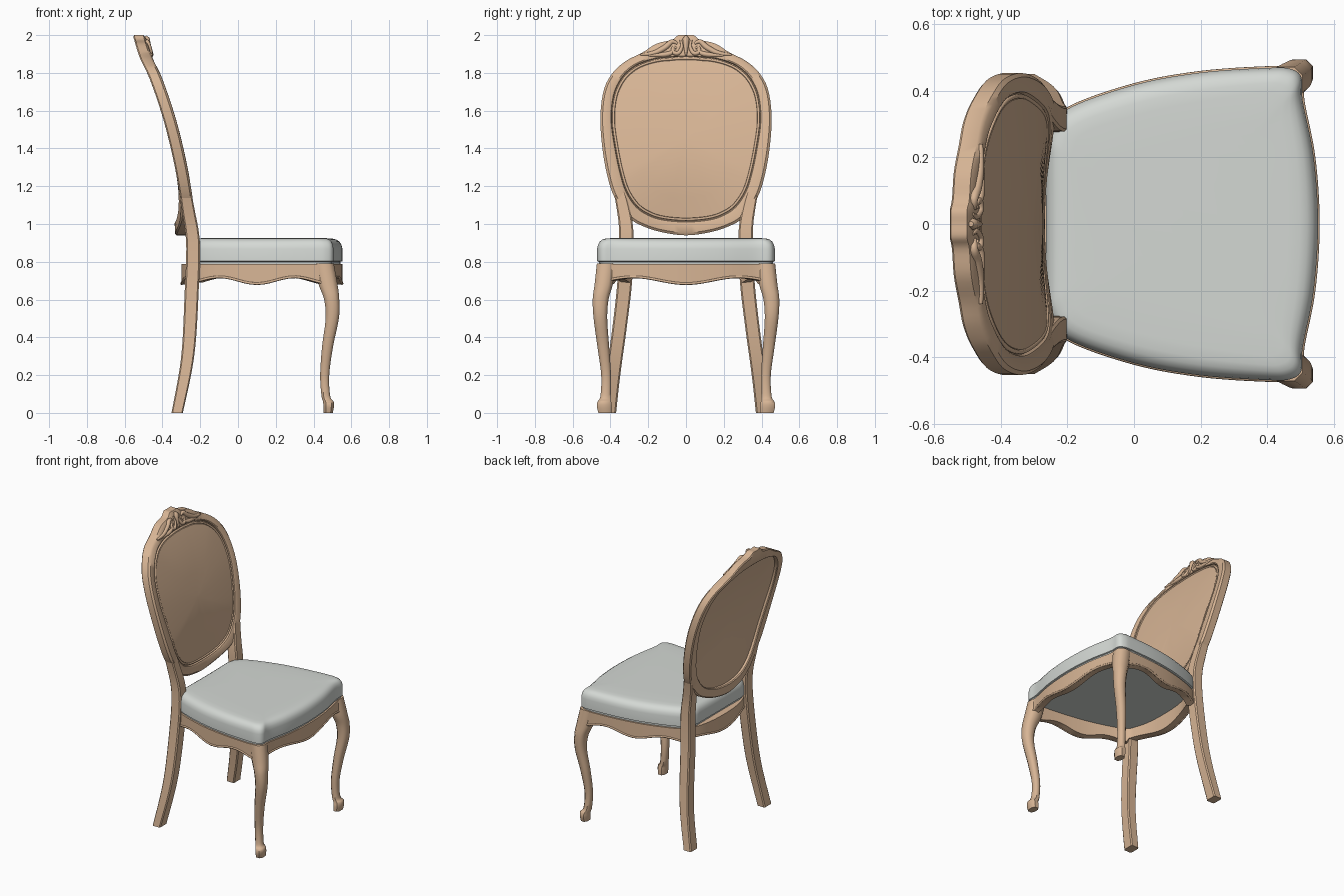
import bpy, bmesh, math
from mathutils import Vector

if "Cube" in bpy.data.objects:
    bpy.data.objects.remove(bpy.data.objects["Cube"], do_unlink=True)


def make_material(name, colour):
    mat = bpy.data.materials.new(name)
    mat.use_nodes = True
    mat.diffuse_color = colour
    mat.node_tree.nodes["Principled BSDF"].inputs["Base Color"].default_value = colour
    return mat


WOOD = make_material("light wood", (0.68, 0.46, 0.30, 1))
FABRIC = make_material("pale grey fabric", (0.66, 0.69, 0.66, 1))


# ---------- helpers ----------
def catmull(a, b, c, d, t):
    return 0.5 * (2 * b + (c - a) * t + (2 * a - 5 * b + 4 * c - d) * t * t
                  + (3 * b - a - 3 * c + d) * t ** 3)


def open_spline(points, steps=6):
    p = [Vector(q) for q in points]
    p = [p[0]] + p + [p[-1]]
    out = [catmull(*p[i:i + 4], s / steps) for i in range(len(p) - 3) for s in range(steps)]
    return out + [p[-1]]


def closed_spline(half, steps=4):
    """Mirror a half outline in its second coordinate and smooth it."""
    p = [Vector(q) for q in half]
    p += [Vector((q[0], -q[1])) for q in reversed(half[1:-1])]
    n = len(p)
    return [catmull(p[i - 1], p[i], p[(i + 1) % n], p[(i + 2) % n], s / steps)
            for i in range(n) for s in range(steps)]


def finish(obj, mat, angle=35):
    obj.data.materials.append(mat)
    bpy.ops.object.select_all(action='DESELECT')
    obj.select_set(True)
    bpy.context.view_layer.objects.active = obj
    bpy.ops.object.shade_smooth_by_angle(angle=math.radians(angle))
    return obj


def loft(name, rings, mat, wrap=False, angle=35):
    """Skin a list of equal rings, with end caps or wrapped round."""
    bm = bmesh.new()
    rows = [[bm.verts.new(v) for v in ring] for ring in rings]
    pairs = list(zip(rows, rows[1:])) + ([(rows[-1], rows[0])] if wrap else [])
    for a, b in pairs:
        for i in range(len(a)):
            j = (i + 1) % len(a)
            bm.faces.new((a[i], a[j], b[j], b[i]))
    if not wrap:
        bm.faces.new(rows[0])
        bm.faces.new(rows[-1])
    bmesh.ops.recalc_face_normals(bm, faces=bm.faces)
    mesh = bpy.data.meshes.new(name)
    bm.to_mesh(mesh)
    bm.free()
    obj = bpy.data.objects.new(name, mesh)
    bpy.context.collection.objects.link(obj)
    return finish(obj, mat, angle)


def tube(name, points, radii, mat, cyclic=False):
    """Round moulding along a path; radii is one number or one per point."""
    curve = bpy.data.curves.new(name, 'CURVE')
    curve.dimensions = '3D'
    curve.bevel_depth = 1
    curve.bevel_resolution = 2
    curve.use_fill_caps = True
    spline = curve.splines.new('POLY')
    spline.points.add(len(points) - 1)
    spline.use_cyclic_u = cyclic
    for i, (point, v) in enumerate(zip(spline.points, points)):
        point.co = (*v, 1)
        point.radius = radii[i] if isinstance(radii, list) else radii
    obj = bpy.data.objects.new(name, curve)
    bpy.context.collection.objects.link(obj)
    bpy.ops.object.select_all(action='DESELECT')
    obj.select_set(True)
    bpy.context.view_layer.objects.active = obj
    bpy.ops.object.convert(target='MESH')
    return finish(bpy.context.object, mat, 60)


def chamfered(x, y, z, hx, hy, cut):
    """Rectangle with cut corners at height z."""
    corners = [(1, cut), (cut, 1), (-cut, 1), (-1, cut),
               (-1, -cut), (-cut, -1), (cut, -1), (1, -cut)]
    return [(x + a * hx, y + b * hy, z) for a, b in corners]


# ---------- leaning centre line of the back ----------
LEAN = open_spline([(0, -.322), (.3, -.266), (.65, -.245), (.9, -.238), (1.08, -.264),
                    (1.31, -.303), (1.55, -.361), (1.77, -.435), (1.88, -.487), (2, -.524)])


def lean(z):
    for a, b in zip(LEAN, LEAN[1:]):
        if z <= b[0]:
            return a[1] + (b[1] - a[1]) * (z - a[0]) / (b[0] - a[0])
    return LEAN[-1][1]


def on_back(z, y, depth):
    """Point on the back, bowed rearwards at the bottom middle."""
    fade = max(0, min(1, (1.3 - z) / .33))
    bow = .058 * fade * max(0, 1 - (y / .36) ** 2)
    return (lean(z) - bow + depth, y, z)


# ---------- oval backrest: frame and panel ----------
outer = closed_spline([(.94, 0), (.955, .12), (.985, .22), (1.035, .305), (1.14, .378),
                       (1.26, .418), (1.42, .445), (1.58, .453), (1.72, .432), (1.81, .38),
                       (1.868, .31), (1.905, .235), (1.955, .155), (1.975, .075), (2, .04), (2, 0)])
inner = closed_spline([(1.01, 0), (1.02, .12), (1.045, .2), (1.09, .265), (1.17, .318),
                       (1.27, .35), (1.40, .377), (1.55, .397), (1.68, .385), (1.77, .345),
                       (1.83, .285), (1.862, .22), (1.88, .15), (1.886, .09), (1.89, .04), (1.89, 0)])
MIDDLE = Vector((1.45, 0))


def back_ring(amount, depth):
    """amount 0..1 shrinks the inner oval; 1..2 blends it out to the rim."""
    if amount <= 1:
        flat = [MIDDLE + (p - MIDDLE) * amount for p in inner]
    else:
        flat = [a.lerp(b, amount - 1) for a, b in zip(inner, outer)]
    return [on_back(p[0], p[1], depth) for p in flat]


section = [(.02, .026), (.35, .026), (.7, .026), (.95, .024), (.955, .018), (.99, .018),
           (1, .029), (1.15, .034), (1.8, .033), (2, .022), (2, -.026), (1.88, -.033),
           (1.08, -.033), (1, -.027), (1, -.01), (.7, -.01), (.35, -.01), (.02, -.01)]
loft("backrest", [back_ring(a, d) for a, d in section], WOOD)
tube("panel_bead", back_ring(.968, .021), .007, WOOD, True)

# ---------- carved crest ----------
carvings = {
    "crest_leaf": ([(1.897, .24), (1.905, .17), (1.935, .11), (1.965, .075), (1.955, .045)], .013),
    "crest_wing": ([(1.893, .2), (1.895, .13), (1.905, .08), (1.93, .06)], .011),
    "crest_scroll": ([(1.975, .03), (1.94, .022), (1.905, .04), (1.91, .068),
                      (1.935, .066), (1.93, .048)], .010),
}
for side, sign in (("left", 1), ("right", -1)):
    for name, (path, radius) in carvings.items():
        pts = [on_back(p[0], sign * p[1], .033) for p in open_spline(path, 5)]
        last = len(pts) - 1
        radii = [radius * (.45 + .75 * math.sin(math.pi * i / last)) for i in range(last + 1)]
        tube(name + "_" + side, pts, radii, WOOD)
drop = [on_back(z, 0, .033) for z in (1.89, 1.92, 1.95, 1.98, 1.995)]
tube("crest_drop", drop, [.004, .01, .015, .018, .008], WOOD)

# ---------- legs: height, x or y centre, half widths ----------
rear_path = open_spline([(0, .41, .030, .040), (.2, .386, .033, .038), (.45, .352, .036, .038),
                         (.7, .324, .037, .039), (.95, .316, .036, .038),
                         (1.1, .336, .033, .034), (1.24, .372, .027, .026)])
front_path = open_spline([(0, .478, .428, .024, .036), (.035, .480, .432, .028, .040),
                          (.06, .478, .432, .028, .036), (.09, .465, .425, .023, .028),
                          (.2, .459, .423, .024, .026), (.35, .474, .438, .029, .031),
                          (.5, .499, .453, .035, .036), (.6, .496, .452, .040, .042),
                          (.68, .477, .436, .050, .048), (.79, .455, .422, .052, .050)])
for side, sign in (("left", 1), ("right", -1)):
    loft("rear_leg_" + side, [chamfered(lean(z), sign * y, z, hx, hy, .8)
                              for z, y, hx, hy in rear_path], WOOD)
    loft("front_leg_" + side, [chamfered(x, sign * y, z, hx, hy, .5)
                               for z, x, y, hx, hy in front_path], WOOD, angle=50)

# ---------- seat rail with scalloped lower edge ----------
plan = closed_spline([(-.30, 0), (-.292, .14), (-.262, .26), (-.205, .343), (0, .418),
                      (.2, .455), (.4, .469), (.47, .466), (.503, .44), (.507, .37),
                      (.54, .2), (.553, 0)], 6)
CENTRE = Vector((.13, 0))


def inset(p, d):
    return p + (CENTRE - p).normalized() * d


def scallop(p):
    on_side = abs(p[1]) > .33 and p[0] < .47
    wave = (p[0] - .1) / .2 if on_side else p[1] / .28
    return .697 - .018 * math.cos(math.pi * wave)


lower = [scallop(p) for p in plan]
rail = [[(*p, z) for p, z in zip(plan, lower)],
        [(*p, .787) for p in plan],
        [(*inset(p, .05), .787) for p in plan],
        [(*inset(p, .05), z) for p, z in zip(plan, lower)]]
loft("seat_rail", rail, WOOD, wrap=True)
tube("rail_bead", [(*inset(p, .002), z + .005) for p, z in zip(plan, lower)], .007, WOOD, True)

# ---------- cushion ----------
pad = [Vector((max(p[0], -.265), p[1])) for p in plan]
layers = [(.784, .03), (.784, .012), (.80, .01), (.803, 0), (.868, 0), (.89, .005),
          (.907, .016), (.918, .033), (.923, .055), (.925, .09), (.926, .2)]
loft("seat_cushion", [[(*inset(p, d), z) for p in pad] for z, d in layers], FABRIC)
